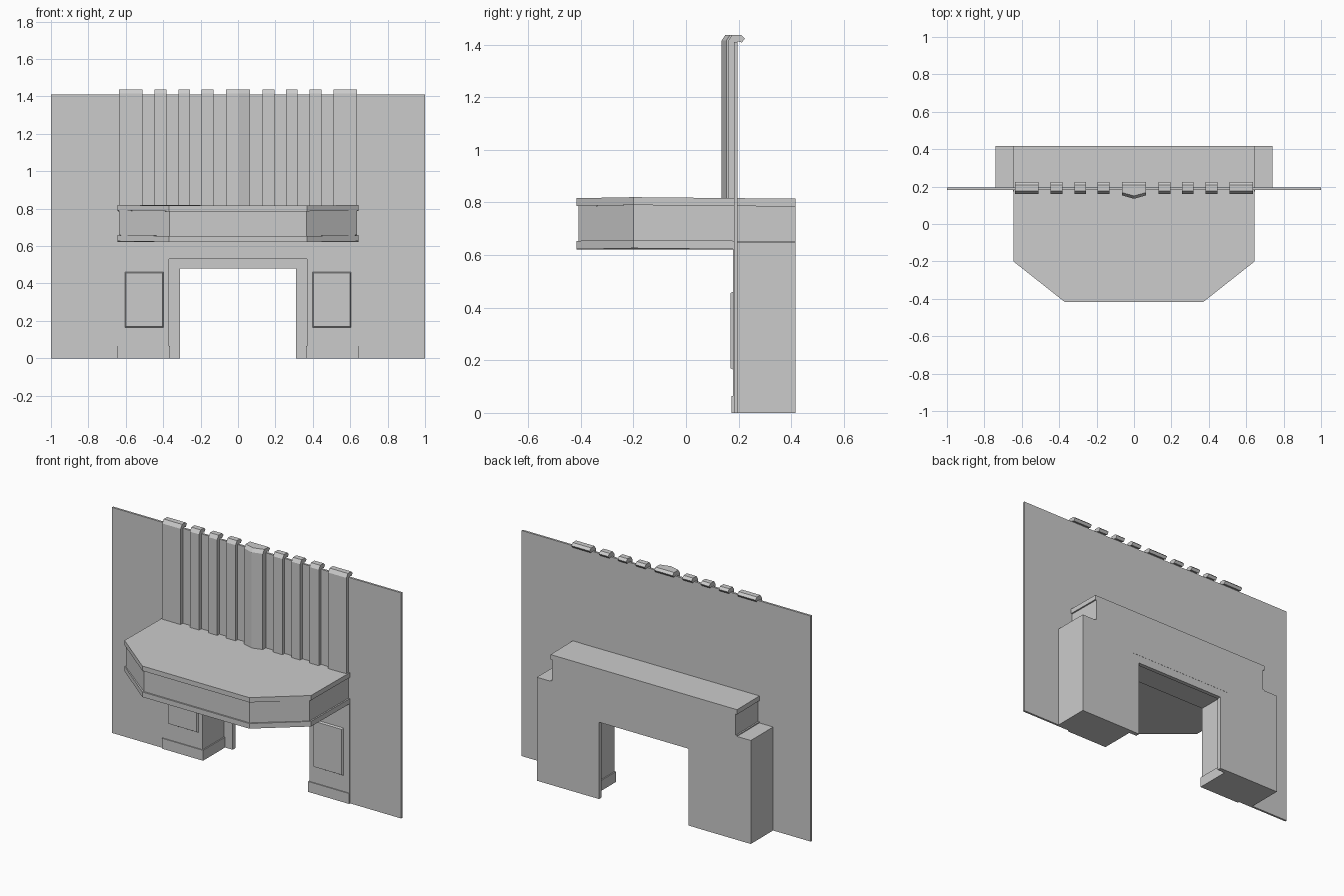
import bpy, bmesh

if "Cube" in bpy.data.objects:
    bpy.data.objects.remove(bpy.data.objects["Cube"])


def finish(name, bm):
    bmesh.ops.recalc_face_normals(bm, faces=bm.faces[:])
    me = bpy.data.meshes.new(name)
    bm.to_mesh(me)
    bm.free()
    ob = bpy.data.objects.new(name, me)
    bpy.context.collection.objects.link(ob)
    return ob


def loft(name, a, b):
    """Solid between two matching rings of 3D points."""
    bm = bmesh.new()
    va = [bm.verts.new(p) for p in a]
    vb = [bm.verts.new(p) for p in b]
    n = len(a)
    bm.faces.new(va)
    bm.faces.new(vb[::-1])
    for i in range(n):
        j = (i + 1) % n
        bm.faces.new((va[i], va[j], vb[j], vb[i]))
    return finish(name, bm)


def box(name, x0, x1, y0, y1, z0, z1):
    ring = [(x0, y0), (x1, y0), (x1, y1), (x0, y1)]
    return loft(name, [(x, y, z0) for x, y in ring], [(x, y, z1) for x, y in ring])


def arch(name, xo, xi, zo, zi, y0, y1):
    """Upside-down U plate: outer half width/height, inner half width/height."""
    p = [(-xo, 0), (-xi, 0), (-xi, zi), (xi, zi), (xi, 0), (xo, 0), (xo, zo), (-xo, zo)]
    return loft(name, [(x, y0, z) for x, z in p], [(x, y1, z) for x, z in p])


# Wall, rear body and the narrow frame inside the opening
arch("back_wall", 1.0, 0.37, 1.41, 0.53, 0.183, 0.196)
arch("rear_body", 0.74, 0.37, 0.647, 0.53, 0.190, 0.417)
arch("opening_frame", 0.37, 0.31, 0.53, 0.48, 0.39, 0.416)
arch("front_facing", 0.645, 0.37, 0.64, 0.53, 0.179, 0.19)

# Counter: band between a lower and an upper moulding
def counter(name, z0, z1, inset):
    w, c = 0.645 - inset, 0.37 - inset * 0.5
    half = [(w, 0.417, -0.006), (w, -0.2, 0), (c, -0.417 + inset, -0.004)]
    ring = half + [(-x, y, d) for x, y, d in reversed(half)]
    loft(name, [(x, y, z0 + d) for x, y, d in ring], [(x, y, z1 + d) for x, y, d in ring])

counter("counter_lower_moulding", 0.626, 0.658, 0)
counter("counter_band", 0.658, 0.79, 0.009)
counter("counter_top", 0.79, 0.82, 0)

# Plinths and raised panels on both legs
for s, side in ((-1, "left"), (1, "right")):
    xs = sorted((s * 0.363, s * 0.647))
    box(side + "_plinth", *xs, 0.173, 0.39, 0, 0.065)
    xs = sorted((s * 0.398, s * 0.606))
    outer = [(xs[0], 0.163), (xs[1], 0.163), (xs[1], 0.462), (xs[0], 0.462)]
    t = 0.007
    inner = [(xs[0] + t, 0.163 + t), (xs[1] - t, 0.163 + t),
             (xs[1] - t, 0.462 - t), (xs[0] + t, 0.462 - t)]
    loft(side + "_panel", [(x, 0.181, z) for x, z in outer],
         [(x, 0.169, z) for x, z in inner])


# Upright slats whose tops hook over the wall
def slat_ring(x, front):
    p = [(0.19, 0.81), (front, 0.81), (front, 1.415), (front + 0.015, 1.437),
         (0.209, 1.437), (0.224, 1.423), (0.2125, 1.408), (0.197, 1.412), (0.19, 1.408)]
    return [(x, y, z) for y, z in p]

for s, side in ((-1, "left"), (1, "right")):
    for i, (x0, x1) in enumerate([(0.13, 0.195), (0.257, 0.317), (0.382, 0.446), (0.51, 0.637)]):
        loft(f"{side}_slat_{i + 1}", slat_ring(s * x0, 0.161), slat_ring(s * x1, 0.161))
    # Half of the ridged centre slat
    loft(side + "_centre_slat", slat_ring(0, 0.135), slat_ring(s * 0.064, 0.153))
